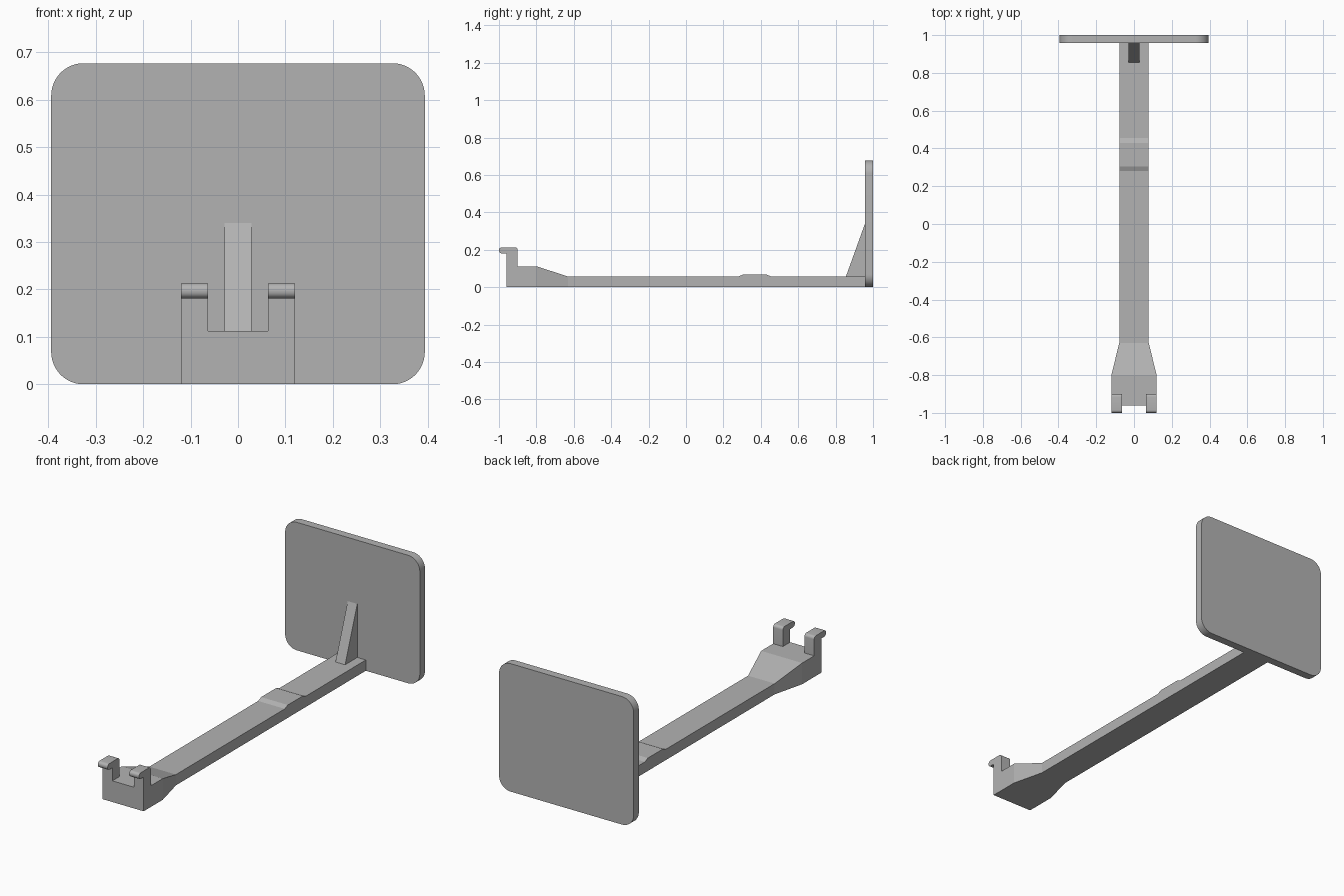
import bpy, bmesh, math

if "Cube" in bpy.data.objects:
    bpy.data.objects.remove(bpy.data.objects["Cube"])

grey = bpy.data.materials.new("plain grey")
grey.diffuse_color = (0.45, 0.45, 0.45, 1)
grey.use_nodes = True
grey.node_tree.nodes["Principled BSDF"].inputs["Base Color"].default_value = grey.diffuse_color


def finish(name, bm, smooth=False):
    bmesh.ops.recalc_face_normals(bm, faces=bm.faces)
    me = bpy.data.meshes.new(name)
    bm.to_mesh(me)
    bm.free()
    me.materials.append(grey)
    ob = bpy.data.objects.new(name, me)
    bpy.context.collection.objects.link(ob)
    if smooth:
        bpy.ops.object.select_all(action='DESELECT')
        ob.select_set(True)
        bpy.context.view_layer.objects.active = ob
        bpy.ops.object.shade_smooth_by_angle(angle=math.radians(35))
    return ob


def prism(name, points, offset, smooth=False):
    """Extrude a closed outline along an offset vector."""
    bm = bmesh.new()
    face = bm.faces.new([bm.verts.new(p) for p in points])
    new = bmesh.ops.extrude_face_region(bm, geom=[face], use_keep_orig=True)
    verts = [g for g in new["geom"] if isinstance(g, bmesh.types.BMVert)]
    bmesh.ops.translate(bm, verts=verts, vec=offset)
    return finish(name, bm, smooth)


def rounded(corners, steps):
    """Outline from (u, v, radius, start angle) arc centres."""
    pts = []
    for u, v, r, start in corners:
        for i in range(steps + 1):
            a = math.radians(start + 90 * i / steps)
            pts.append((u + r * math.cos(a), v + r * math.sin(a)))
    return pts


# Arm: rectangular sections (y, half width, top height)
sections = [(-0.96, 0.12, 0.112), (-0.80, 0.12, 0.112), (-0.63, 0.078, 0.057),
            (0.28, 0.078, 0.057), (0.305, 0.078, 0.068), (0.43, 0.078, 0.068),
            (0.455, 0.078, 0.057), (0.958, 0.078, 0.057)]
bm = bmesh.new()
rings = [[bm.verts.new(p) for p in ((-w, y, 0), (w, y, 0), (w, y, h), (-w, y, h))]
         for y, w, h in sections]
for a, b in zip(rings, rings[1:]):
    for i in range(4):
        j = (i + 1) % 4
        bm.faces.new((a[i], a[j], b[j], b[i]))
bm.faces.new(rings[0])
bm.faces.new(rings[-1])
finish("arm", bm)

# Upright plate with rounded corners
R, W, H = 0.068, 0.394, 0.677
outline = rounded([(W - R, H - R, R, 0), (R - W, H - R, R, 90),
                   (R - W, R, R, 180), (W - R, R, R, 270)], 12)
prism("back_plate", [(u, 0.957, v) for u, v in outline], (0, 0.043, 0), True)

# Triangular brace between arm and plate
prism("brace", [(-0.028, 0.855, 0.057), (-0.028, 0.957, 0.34),
                (-0.028, 0.957, 0.057)], (0.056, 0, 0))

# Pair of hooks with rounded front lips
lip = rounded([(-0.915, 0.198, 0.015, 0), (-0.985, 0.198, 0.015, 90),
               (-0.985, 0.196, 0.015, 180)], 6)
hook = lip + [(-0.96, 0.181), (-0.96, 0.112), (-0.90, 0.112)]
for side, x in (("left", -0.12), ("right", 0.063)):
    prism(side + "_hook", [(x, y, z) for y, z in hook], (0.057, 0, 0), True)
